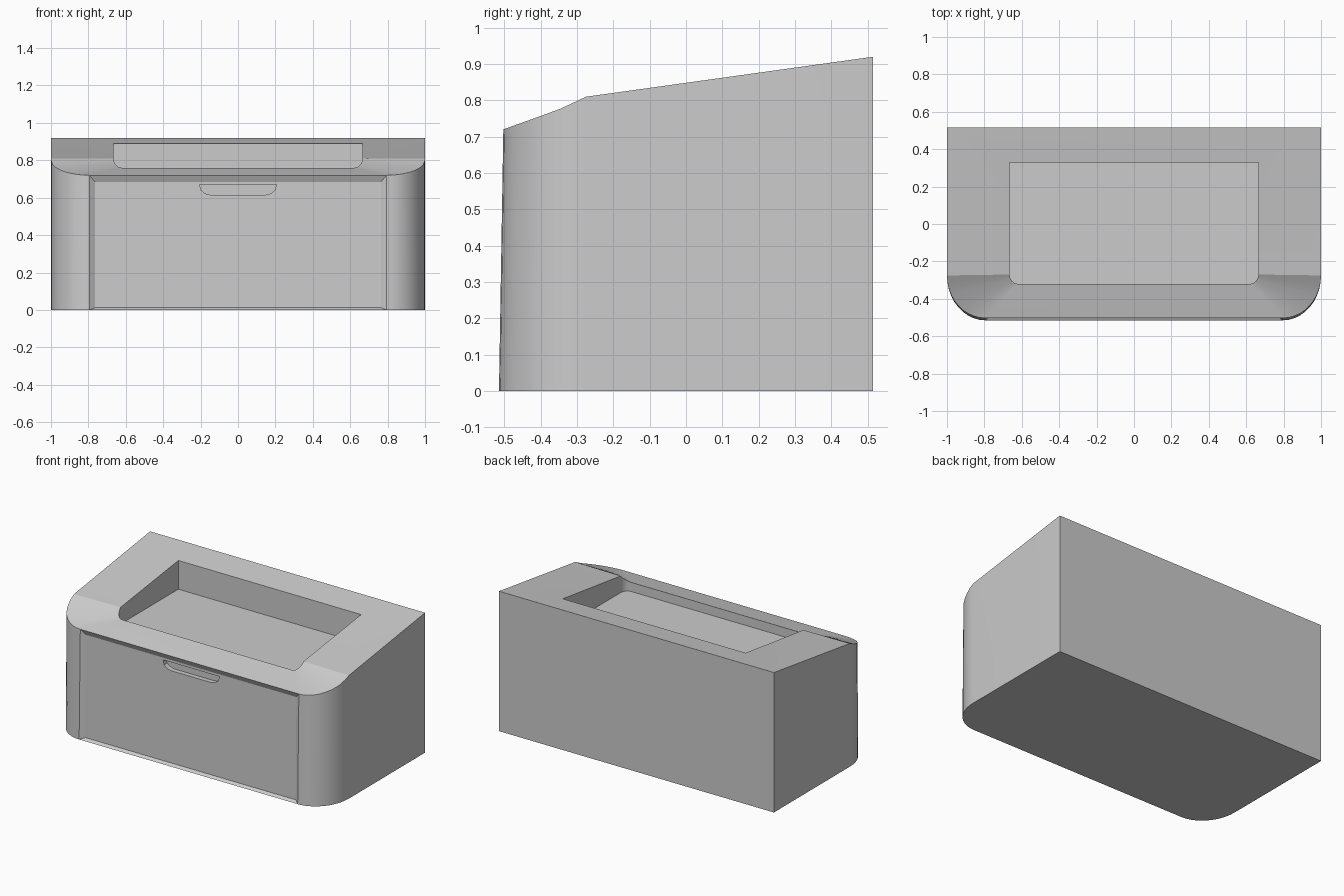
import bpy, bmesh
from math import sin, cos, pi

if "Cube" in bpy.data.objects:
    bpy.data.objects.remove(bpy.data.objects["Cube"])

STEPS = 10  # segments in each rounded front corner


def top_z(y):
    # height of the outer rim along the depth
    pts = [(-0.503, 0.72), (-0.35, 0.775), (-0.275, 0.81), (0.515, 0.92)]
    for (y0, z0), (y1, z1) in zip(pts, pts[1:]):
        if y <= y1:
            return z0 + (z1 - z0) * (y - y0) / (y1 - y0)
    return pts[-1][1]


def loop(x, back, side, front, rx):
    # rectangle with sharp back corners and elliptical front corners: (x, y, arc fraction)
    ry = side - front
    arc = [(x - rx + rx * cos(pi / 2 * i / STEPS), side - ry * sin(pi / 2 * i / STEPS),
            sin(pi / 2 * i / STEPS)) for i in range(STEPS + 1)]
    return ([(x, back, 0), (-x, back, 0)] + [(-a, b, f) for a, b, f in arc] + arc[::-1])


def inner_z(y, f):
    return 0.81 + 0.079 * (y + 0.27) / 0.6 if f == 0 else 0.81 - 0.05 * f


outer = loop(1.0, 0.515, -0.275, -0.503, 0.205)
inner = loop(0.665, 0.33, -0.27, -0.32, 0.045)
bm = bmesh.new()


def add(points):
    return [bm.verts.new(p) for p in points]


base = add((x, y - 0.012 * f, 0) for x, y, f in outer)
rim = add((x, y, top_z(y)) for x, y, f in outer)
well = add((x, y, inner_z(y, f)) for x, y, f in inner)
floor = add((x, y, 0.70) for x, y, f in inner)
n, front = len(outer), STEPS + 2

# outer walls, sloped top and tray walls
for i in range(n):
    j = (i + 1) % n
    if i != front:
        bm.faces.new((base[i], base[j], rim[j], rim[i]))
    bm.faces.new((rim[i], rim[j], well[j], well[i]))
    bm.faces.new((well[i], well[j], floor[j], floor[i]))
bm.faces.new(floor)
bm.faces.new(base[::-1])

# inset front panel with bevelled border
edge = [base[front], base[front + 1], rim[front + 1], rim[front]]
panel = add([(-0.765, -0.493, 0.012), (0.765, -0.493, 0.012),
             (0.765, -0.486, 0.685), (-0.765, -0.486, 0.685)])
for i in range(4):
    j = (i + 1) % 4
    bm.faces.new((edge[i], edge[j], panel[j], panel[i]))
bm.faces.new(panel)
bmesh.ops.recalc_face_normals(bm, faces=bm.faces)


def make(name, b):
    mesh = bpy.data.meshes.new(name)
    b.to_mesh(mesh)
    b.free()
    ob = bpy.data.objects.new(name, mesh)
    bpy.context.collection.objects.link(ob)
    return ob


body = make("body", bm)

# finger slot cut into the front panel
half = [(0.145, 0.615), (0.175, 0.622), (0.197, 0.64), (0.205, 0.67)]
outline = half + [(-x, z) for x, z in half[::-1]]
cb = bmesh.new()
face = cb.faces.new([cb.verts.new((x, -0.56, z)) for x, z in outline])
ext = bmesh.ops.extrude_face_region(cb, geom=[face])
for v in ext["geom"]:
    if isinstance(v, bmesh.types.BMVert):
        v.co.y = -0.455
bmesh.ops.recalc_face_normals(cb, faces=cb.faces)
cutter = make("slot_cutter", cb)
cutter.hide_render = True

mod = body.modifiers.new("finger_slot", "BOOLEAN")
mod.operation = "DIFFERENCE"
mod.solver = "EXACT"
mod.object = cutter
bpy.context.view_layer.objects.active = body
body.select_set(True)
bpy.ops.object.modifier_apply(modifier=mod.name)
bpy.data.objects.remove(cutter)
bpy.ops.object.shade_smooth_by_angle(angle=pi / 9)
